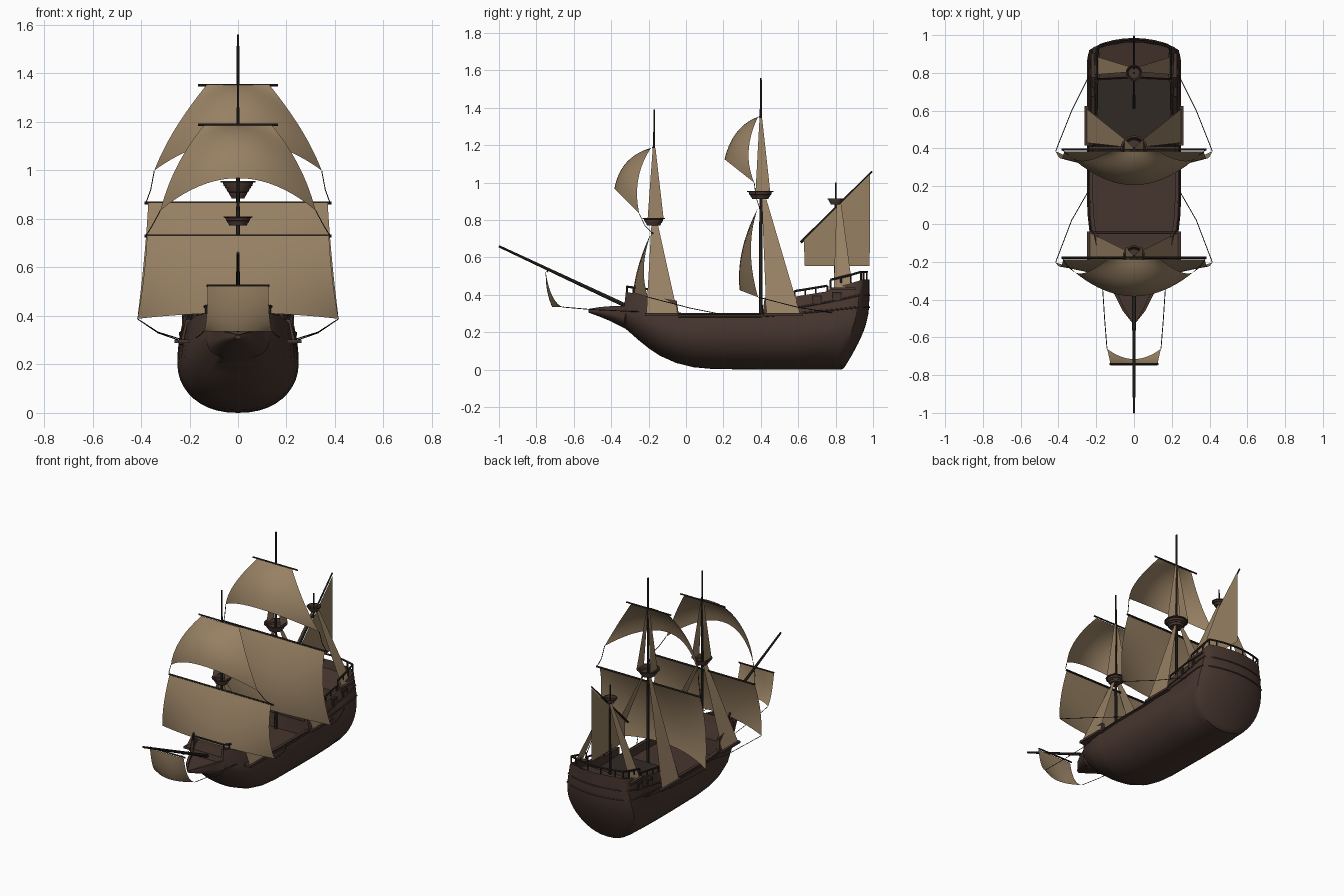
import bpy, bmesh, math
from mathutils import Vector, Matrix

if "Cube" in bpy.data.objects:
    bpy.data.objects.remove(bpy.data.objects["Cube"])


def material(name, rgb):
    m = bpy.data.materials.new(name)
    m.diffuse_color = (*rgb, 1)
    m.use_nodes = True
    m.node_tree.nodes["Principled BSDF"].inputs["Base Color"].default_value = m.diffuse_color
    return m


HULL = material("hull_brown", (0.062, 0.036, 0.028))
SAIL = material("sail_canvas", (0.31, 0.217, 0.125))
SPAR = material("spar_dark", (0.030, 0.023, 0.018))


def add_mesh(name, bm, *mats):
    me = bpy.data.meshes.new(name)
    bm.to_mesh(me)
    bm.free()
    for m in mats:
        me.materials.append(m)
    ob = bpy.data.objects.new(name, me)
    bpy.context.collection.objects.link(ob)
    return ob


def tube(name, paths, r, mat, taper=1.0, res=2):
    """Round bars along point paths, turned into one mesh."""
    cu = bpy.data.curves.new(name, 'CURVE')
    cu.dimensions = '3D'
    cu.bevel_depth, cu.bevel_resolution, cu.use_fill_caps = r, res, True
    for path in paths:
        sp = cu.splines.new('POLY')
        sp.points.add(len(path) - 1)
        for i, (p, q) in enumerate(zip(sp.points, path)):
            p.co = (*q, 1)
            p.radius = 1 + (taper - 1) * i / (len(path) - 1)
    tmp = bpy.data.objects.new(name + "_path", cu)
    bpy.context.collection.objects.link(tmp)
    me = bpy.data.meshes.new_from_object(tmp.evaluated_get(bpy.context.evaluated_depsgraph_get()))
    bpy.data.objects.remove(tmp)
    me.materials.clear()
    me.materials.append(mat)
    ob = bpy.data.objects.new(name, me)
    bpy.context.collection.objects.link(ob)
    return ob


def both(path):
    return [path, [(-p[0], p[1], p[2]) for p in path]]


def boxes(name, mat, items):
    bm = bmesh.new()
    for c, s in items:
        bmesh.ops.create_cube(bm, size=1, matrix=Matrix.Translation(c) @ Matrix.Diagonal((*s, 1)))
    return add_mesh(name, bm, mat)


def panels(name, quads, mat):
    bm = bmesh.new()
    for q in quads:
        bm.faces.new([bm.verts.new(p) for p in q])
    return add_mesh(name, bm, mat)


# Hull stations: y, keel z, rim z, deck z, greatest half width, rim half width
ST = [(-.52, .305, .325, .32, .012, .01), (-.46, .283, .335, .32, .06, .06),
      (-.40, .258, .34, .325, .09, .09), (-.33, .222, .34, .325, .125, .12),
      (-.322, .218, .415, .36, .13, .12), (-.25, .155, .405, .36, .175, .155),
      (-.20, .115, .40, .36, .197, .175), (-.14, .075, .385, .35, .22, .195),
      (-.05, .035, .37, .35, .235, .21), (-.04, .033, .305, .25, .236, .22),
      (.04, .013, .302, .25, .245, .23), (.14, .004, .30, .25, .25, .235),
      (.41, 0, .30, .25, .25, .235), (.42, 0, .385, .34, .25, .215),
      (.57, 0, .39, .34, .25, .21), (.70, 0, .42, .34, .25, .207),
      (.705, 0, .435, .40, .25, .206), (.80, 0, .465, .42, .25, .205),
      (.832, 0, .478, .43, .243, .20), (.84, .012, .482, .482, .225, .19)]


def place(x, y, z):
    """Rake the stern aft and bow the transom outward."""
    s = min(max((y - .55) / .29, 0), 1)
    rake = .14 * math.sin(min(max(z, 0) / .36, 1) * math.pi / 2)
    return Vector((x, y + s * rake - s * s * .06 * (x / .25) ** 2, z))


def mid_z(zk, zt):
    return max(.2, zk + .5 * (zt - zk))


def section(row):
    y, zk, zt, zd, w, wt = row
    zm = mid_z(zk, zt)
    pts = []
    for i in range(11):
        a = i / 10 * math.pi / 2
        pts.append((w * math.sin(a) ** .9, zk + (zm - zk) * (1 - math.cos(a))))
    for i in range(1, 6):
        t = i / 5
        pts.append((w - (w - wt) * t ** 1.5, zm + (zt - zm) * t))
    wi = wt - min(.018, .3 * wt)
    return pts + [(wi, zt), (wi, zd), (0, zd)]


def row_at(y):
    for a, b in zip(ST, ST[1:]):
        if a[0] <= y <= b[0]:
            t = (y - a[0]) / (b[0] - a[0])
            return [p + (q - p) * t for p, q in zip(a, b)]


def side(y, z, out=0.0):
    """Point on the upper hull side."""
    _, zk, zt, _, w, wt = row_at(y)
    zm = mid_z(zk, zt)
    t = min(max((z - zm) / (zt - zm), 0), 1)
    return place(w - (w - wt) * t ** 1.5 + out, y, z)


# Hull, decks and bulwarks in one loft, mirrored
bm = bmesh.new()
rows = [[bm.verts.new(place(x, r[0], z)) for x, z in section(r)] for r in ST]
for j, (a, b) in enumerate(zip(rows, rows[1:])):
    for k in range(len(a) - 1):
        f = bm.faces.new((a[k], a[k + 1], b[k + 1], b[k]))
        if k == len(a) - 2 and .42 <= ST[j][0] < .70:
            f.material_index = 1          # dark quarterdeck
bm.faces.new(rows[0])
outer = section(ST[-1])[:16]
cap = [[bm.verts.new(place(x * u / 5, ST[-1][0], z)) for x, z in outer] for u in range(6)]
for a, b in zip(cap, cap[1:]):
    for k in range(15):
        bm.faces.new((a[k], a[k + 1], b[k + 1], b[k]))
bmesh.ops.remove_doubles(bm, verts=bm.verts, dist=.0002)
bmesh.ops.mirror(bm, geom=bm.verts[:] + bm.edges[:] + bm.faces[:], matrix=Matrix(),
                 merge_dist=.0003, axis='X')
bmesh.ops.recalc_face_normals(bm, faces=bm.faces)
add_mesh("hull", bm, HULL, SPAR)

# Wales running round the stern
for n, z0, z1 in (("lower_wale", .285, .335), ("upper_wale", .298, .40)):
    right = []
    for i in range(27):
        y = -.04 + .872 * i / 26
        right.append(side(y, z0 + (z1 - z0) * max(0, (y - .4) / .44) ** 1.2, .001))
    e = right[-1]
    stern = [place(e.x * u / 4, .84, e.z) for u in (3, 2, 1, 0, -1, -2, -3)]
    left = [(-p.x, p.y, p.z) for p in reversed(right)]
    tube(n, [right + stern + left], .005, HULL)

# Rails: quarterdeck, poop and forecastle, each with posts
rails, posts = [], []
for ys, h in (([.57, .61, .65, .695], .03), ([.707, .75, .79, .832], .045),
              ([-.315, -.28, -.24, -.20], .03)):
    path = []
    for y in ys:
        z = row_at(y)[2]
        p = side(y, z, -.009)
        q = p + Vector((0, 0, h))
        path.append(q)
        posts += both([p - Vector((0, 0, .01)), q])
    rails += both(path)
end = side(.832, row_at(.832)[2], -.009)
arc = [place(end.x * u / 4, .832, end.z + .045) for u in range(-4, 5)]
rails.append(arc)
posts += [[p - Vector((0, 0, .055)), p] for p in arc[1:-1:2]]
fr = side(-.315, .415, -.009) + Vector((0, 0, .03))
rails.append([fr, (-fr.x, fr.y, fr.z)])
tube("rails", rails, .006, SPAR)
tube("rail_posts", posts, .005, SPAR)

# Side windows: dark frame with a plank-coloured lid
frames, lids = [], []
for y, z in ((.655, .372), (.735, .39)):
    p = side(y, z)
    for s in (1, -1):
        frames.append(((s * p.x, p.y, z), (.016, .05, .05)))
        lids.append(((s * (p.x + .002), p.y, z), (.018, .034, .034)))
boxes("window_frames", SPAR, frames)
boxes("window_lids", HULL, lids)

# Channels that spread the shrouds
boxes("channels", HULL, [((s * x, y, z), (.045, l, .014)) for s in (1, -1) for x, y, z, l in
      ((.24, .52, .295, .21), (.225, -.13, .295, .18), (.205, .84, .433, .13))])

# Masts and bowsprit
for n, y, z0, z1, r in (("main_mast", .40, .2, 1.56, .011), ("fore_mast", -.17, .3, 1.39, .010),
                        ("mizzen_mast", .80, .35, 1.0, .009)):
    tube(n, [[(0, y, z0), (0, y, z1)]], r, SPAR, .45)
tube("bowsprit", [[(0, -.20, .285), (0, -1, .66)]], .012, SPAR, .5)

# Yards
for n, y, z, w, r in (("main_yard", .395, .865, .385, .006), ("fore_yard", -.178, .73, .385, .006),
                      ("main_top_yard", .393, 1.352, .165, .005),
                      ("fore_top_yard", -.178, 1.188, .165, .005),
                      ("sprit_yard", -.742, .525, .13, .005)):
    tube(n, [[(-w, y, z), (w, y, z)]], r, SPAR)
tube("lateen_yard", [[(0, .613, .68), (0, .995, 1.06)]], .007, SPAR, .7)

# Lookout tops
for n, y, z, h, r in (("main_top", .397, .912, .044, .072), ("fore_top", -.173, .772, .038, .060),
                      ("mizzen_top", .80, .884, .030, .044)):
    bm = bmesh.new()
    prof = [(0, 0), (.6, 0), (.72, .5), (.82, .55), (.86, .85), (1, .88), (1, 1), (.86, 1), (.72, .3), (0, .3)]
    vs = [bm.verts.new((a * r, y, z + b * h)) for a, b in prof]
    es = [bm.edges.new(p) for p in zip(vs, vs[1:])]
    bmesh.ops.spin(bm, geom=vs + es, cent=(0, y, 0), axis=(0, 0, 1), angle=2 * math.pi, steps=20)
    bmesh.ops.remove_doubles(bm, verts=bm.verts, dist=.0002)
    bmesh.ops.recalc_face_normals(bm, faces=bm.faces)
    add_mesh(n, bm, HULL)

# Shroud panels: bottom x, y0, y1, z then top x, y0, y1, z
for n, x0, a0, b0, z0, x1, a1, b1, z1 in (
        ("main_shroud", .25, .43, .61, .30, .025, .405, .43, .91),
        ("main_top_shroud", .05, .372, .45, .955, .006, .393, .407, 1.345),
        ("fore_shroud", .235, -.212, -.045, .30, .022, -.185, -.15, .775),
        ("fore_top_shroud", .045, -.205, -.12, .81, .006, -.178, -.163, 1.185),
        ("mizzen_shroud", .21, .79, .89, .44, .015, .805, .83, .885)):
    panels(n, both([(x0, a0, z0), (x0, b0, z0), (x1, b1, z1), (x1, a1, z1)]), SAIL)

# Lateen sail on the mizzen
panels("lateen_sail", [[(.008, .63, .69), (.008, .985, 1.045), (.008, .982, .555), (.008, .635, .555)]], SAIL)


def arc3(p, m, q, t):
    """Quadratic curve through p, m (at the middle) and q."""
    c = 2 * m - (p + q) / 2
    return (1 - t) ** 2 * p + 2 * t * (1 - t) * c + t * t * q


def sail(name, top, widths, edge, centre, nu=20, nv=14):
    """Billowed square sail; edge and centre give (y, z) at mid and foot."""
    top, edge, centre = Vector(top), [Vector(e) for e in edge], [Vector(c) for c in centre]
    bm = bmesh.new()
    grid = []
    for j in range(nv + 1):
        v = j / nv
        w, e, c = arc3(*widths, v), arc3(top, *edge, v), arc3(top, *centre, v)
        line = []
        for i in range(nu + 1):
            u = 2 * i / nu - 1
            p = e + (c - e) * (1 - u * u)
            line.append(bm.verts.new((u * w, p.x, p.y)))
        grid.append(line)
    for a, b in zip(grid, grid[1:]):
        for i in range(nu):
            bm.faces.new((a[i], b[i], b[i + 1], a[i + 1]))
    add_mesh(name, bm, SAIL)


sail("main_sail", (.385, .865), (.37, .387, .415), [(.347, .64), (.385, .388)], [(.30, .64), (.287, .425)])
sail("main_topsail", (.385, 1.352), (.13, .26, .345), [(.335, 1.17), (.365, 1.0)], [(.272, 1.27), (.206, 1.125)])
sail("fore_sail", (-.187, .73), (.375, .39, .415), [(-.225, .55), (-.203, .388)], [(-.25, .57), (-.283, .412)])
sail("fore_topsail", (-.187, 1.186), (.14, .25, .32), [(-.255, 1.02), (-.25, .835)], [(-.318, 1.108), (-.383, .968)])
sail("sprit_sail", (-.75, .522), (.125, .13, .143), [(-.715, .395), (-.66, .335)], [(-.742, .42), (-.715, .335)])

# Sheets holding the sail corners
ropes = []
for path in ([(.345, .365, 1.0), (.36, .375, .92), (.38, .393, .865)],
             [(.32, -.25, .835), (.355, -.22, .77), (.38, -.18, .73)],
             [(.415, .385, .388), (.33, .60, .333), (.24, .78, .305)],
             [(.415, -.203, .388), (.33, .02, .33), (.238, .18, .298)],
             [(.143, -.66, .335), (.155, -.51, .322), (.172, -.25, .31)]):
    ropes += both(path)
tube("sheets", ropes, .0022, SPAR, res=0)

# Smooth shading with sharp corners kept
for ob in bpy.context.collection.objects:
    ob.select_set(True)
    bpy.context.view_layer.objects.active = ob
bpy.ops.object.shade_smooth_by_angle(angle=math.radians(35))
